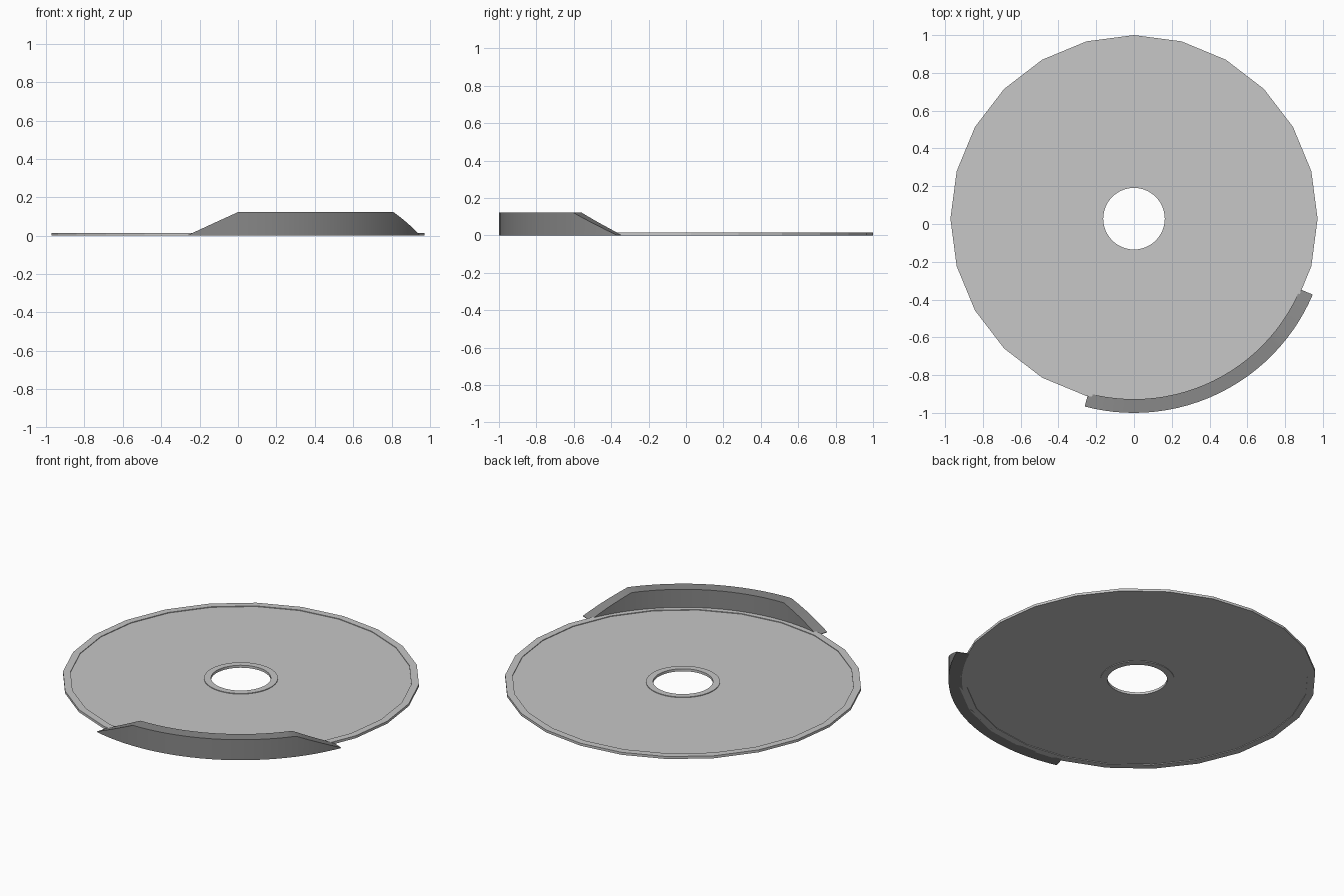
import bpy, bmesh, math

if "Cube" in bpy.data.objects:
    bpy.data.objects.remove(bpy.data.objects["Cube"])

CY = 0.028          # disc centre in y


def material(name, v):
    m = bpy.data.materials.new(name)
    m.diffuse_color = (v, v, v, 1)
    m.use_nodes = True
    m.node_tree.nodes["Principled BSDF"].inputs["Base Color"].default_value = m.diffuse_color
    return m


light_grey = material("light grey", 0.57)
dark_grey = material("dark grey", 0.25)


def sweep(name, rings, mat, closed):
    """Join successive cross-section loops into a solid, around the disc centre."""
    bm = bmesh.new()
    loops = [[bm.verts.new(p) for p in r] for r in rings]
    k, n = len(loops[0]), len(loops)
    for i in range(n if closed else n - 1):
        a, b = loops[i], loops[(i + 1) % n]
        for j in range(k):
            bm.faces.new((a[j], a[(j + 1) % k], b[(j + 1) % k], b[j]))
    if not closed:
        bm.faces.new(loops[0])
        bm.faces.new(loops[-1])
    bmesh.ops.recalc_face_normals(bm, faces=bm.faces)
    me = bpy.data.meshes.new(name)
    bm.to_mesh(me)
    bm.free()
    me.materials.append(mat)
    ob = bpy.data.objects.new(name, me)
    bpy.context.collection.objects.link(ob)
    return ob


def section(angle, r0, r1, z0, z1):
    """Rectangular radial cross-section at an angle in degrees."""
    c, s = math.cos(math.radians(angle)), math.sin(math.radians(angle))
    return [(r * c, CY + r * s, z)
            for r, z in ((r0, z0), (r1, z0), (r1, z1), (r0, z1))]


def ring(name, r0, r1, z0, z1, sides):
    return sweep(name, [section(360 * i / sides, r0, r1, z0, z1)
                        for i in range(sides)], light_grey, True)


# Raised outer rim and hub ring
ring("outer_rim", 0.931, 0.972, 0.0, 0.015, 24)
ring("hub_ring", 0.163, 0.201, 0.0, 0.015, 48)

# Thin recessed plate: 24-sided outside, round inside
plate = []
for i in range(48):
    a = 7.5 * i
    r_out = 0.935 if i % 2 == 0 else 0.935 * math.cos(math.radians(7.5))
    plate.append(section(a, 0.19, r_out, 0.004, 0.011))
sweep("disc_plate", plate, light_grey, True)

# Curved edge guard with ramped ends
START, RISE, FALL, END = 255.3, 270.0, 322.0, 337.0
angles = ([START + (RISE - START) * i / 5 for i in range(5)]
          + [RISE + (FALL - RISE) * i / 16 for i in range(16)]
          + [FALL + (END - FALL) * i / 5 for i in range(6)])
guard = []
for a in angles:
    t = min(1, (a - START) / (RISE - START), (END - a) / (END - FALL))
    guard.append(section(a, 0.955, 1.028, 0.0, 0.003 + 0.12 * max(t, 0)))
guard_ob = sweep("edge_guard", guard, dark_grey, False)
bpy.context.view_layer.objects.active = guard_ob
guard_ob.select_set(True)
bpy.ops.object.shade_smooth_by_angle(angle=math.radians(25))
